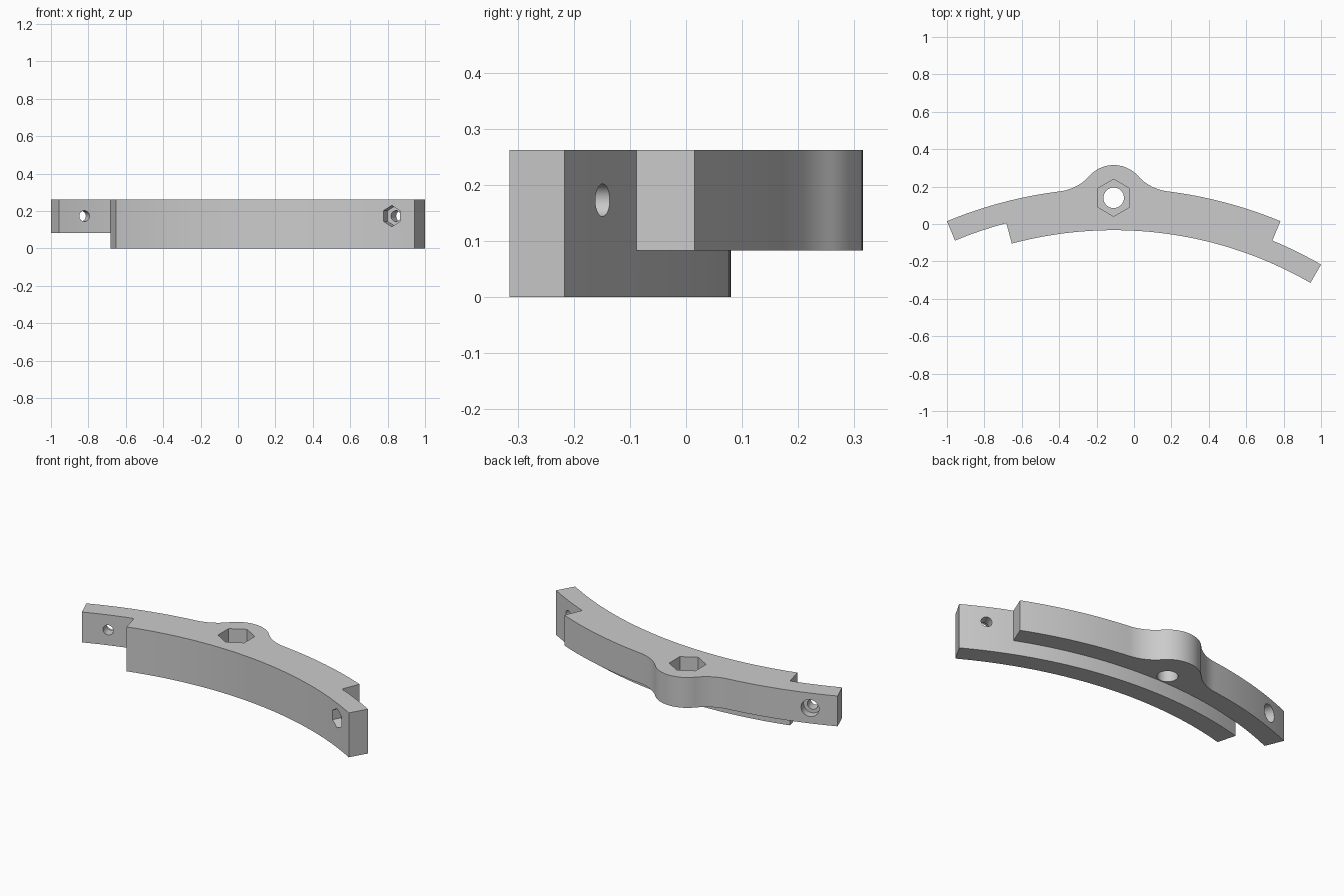
import bpy, bmesh
from math import sin, cos, radians, sqrt, atan2, pi
from mathutils import Matrix, Vector

if "Cube" in bpy.data.objects:
    bpy.data.objects.remove(bpy.data.objects["Cube"])

CX, CY = -0.1086, -2.137               # centre of the ring
R_IN, R_MID, R_OUT = 2.104, 2.2172, 2.3294
Z_STEP, Z_TOP, Z_BOLT = 0.083, 0.262, 0.173
STEP = 1.25                            # degrees per arc facet


def polar(r, deg):
    a = radians(deg)
    return (CX + r * sin(a), CY + r * cos(a))


def arc(r, d0, d1):
    i0, i1 = round(d0 / STEP), round(d1 / STEP)
    s = 1 if i1 > i0 else -1
    return [polar(r, i * STEP) for i in range(i0, i1 + s, s)]


def prism(name, pts, z0, z1):
    bm = bmesh.new()
    face = bm.faces.new([bm.verts.new((x, y, z0)) for x, y in pts])
    ext = bmesh.ops.extrude_face_region(bm, geom=[face])
    verts = [v for v in ext["geom"] if isinstance(v, bmesh.types.BMVert)]
    bmesh.ops.translate(bm, verts=verts, vec=(0, 0, z1 - z0))
    bmesh.ops.recalc_face_normals(bm, faces=bm.faces)
    mesh = bpy.data.meshes.new(name)
    bm.to_mesh(mesh)
    bm.free()
    obj = bpy.data.objects.new(name, mesh)
    bpy.context.collection.objects.link(obj)
    return obj


def boolean(obj, other, op):
    mod = obj.modifiers.new(op, 'BOOLEAN')
    mod.operation, mod.object, mod.solver = op, other, 'EXACT'
    bpy.context.view_layer.objects.active = obj
    bpy.ops.object.modifier_apply(modifier=mod.name)
    bpy.data.objects.remove(other)


def ngon(r, n):
    return [(r * sin(2 * pi * i / n), r * cos(2 * pi * i / n)) for i in range(n)]


def radial_cut(obj, deg, r, n, r0, r1):
    """Bore along a ring radius, from r0 to r1, with a point facing up."""
    cutter = prism("bolt_cutter", ngon(r, n), r0, r1)
    cutter.hide_render = True
    a = radians(deg)
    out = Vector((sin(a), cos(a), 0))
    up = Vector((0, 0, 1))
    m = Matrix((up.cross(out), up, out)).transposed().to_4x4()
    m.translation = (CX, CY, Z_BOLT)
    cutter.data.transform(m)
    boolean(obj, cutter, 'DIFFERENCE')


def vertical_cut(obj, r, n, z0, z1):
    pts = [(CX + x, HOLE_Y + y) for x, y in ngon(r, n)]
    cutter = prism("pivot_cutter", pts, z0, z1)
    cutter.hide_render = True
    boolean(obj, cutter, 'DIFFERENCE')


# Boss outline: round nose blended into the outer arc by concave fillets
HOLE_Y, NOSE, FIL = 0.14, 0.175, 0.25
a, b, c = HOLE_Y - CY, R_OUT + FIL, NOSE + FIL
fy = (a * a + b * b - c * c) / (2 * a)
fx = sqrt(b * b - fy * fy)
t0 = atan2(-fy, -fx)                   # fillet start, on the outer arc
t1 = atan2(a - fy, -fx)                # fillet end, on the nose
join = atan2(fx, fy) * 180 / pi
half = []                              # right half, from arc to top of nose
for i in range(13):
    t = t0 + (t1 - t0) * i / 12
    half.append((fx + FIL * cos(t), CY + fy + FIL * sin(t)))
n0 = t1 + pi
for i in range(1, 13):
    t = n0 + (pi / 2 - n0) * i / 12
    half.append((NOSE * cos(t), HOLE_Y + NOSE * sin(t)))
boss = [(CX + x, y) for x, y in half] + [(CX - x, y) for x, y in half[-2::-1]]

# Outer layer with the boss, then the shifted inner layer
edge = (int(join / STEP) + 1) * STEP
outer = arc(R_MID, -22.5, 22.5) + arc(R_OUT, 22.5, edge) + boss + arc(R_OUT, -edge, -22.5)
body = prism("arc_segment", outer, Z_STEP, Z_TOP)
inner = prism("inner_layer", arc(R_IN, -15, 30) + arc(R_MID, 30, -15), 0, Z_TOP)
boolean(body, inner, 'UNION')

# Pivot hole with hexagonal nut pocket
vertical_cut(body, 0.055, 40, -0.1, 0.4)
vertical_cut(body, 0.099, 6, 0.162, 0.4)

# Lap joint bolts: counterbore on the left, nut pocket on the right
radial_cut(body, -18.75, 0.029, 32, 2.0, 2.5)
radial_cut(body, -18.75, 0.05, 32, R_OUT - 0.05, 2.5)
radial_cut(body, 26.25, 0.029, 32, 2.0, 2.5)
radial_cut(body, 26.25, 0.057, 6, 2.0, R_IN + 0.05)

bpy.ops.object.select_all(action='DESELECT')
body.select_set(True)
bpy.context.view_layer.objects.active = body
bpy.ops.object.shade_smooth_by_angle(angle=radians(25))
